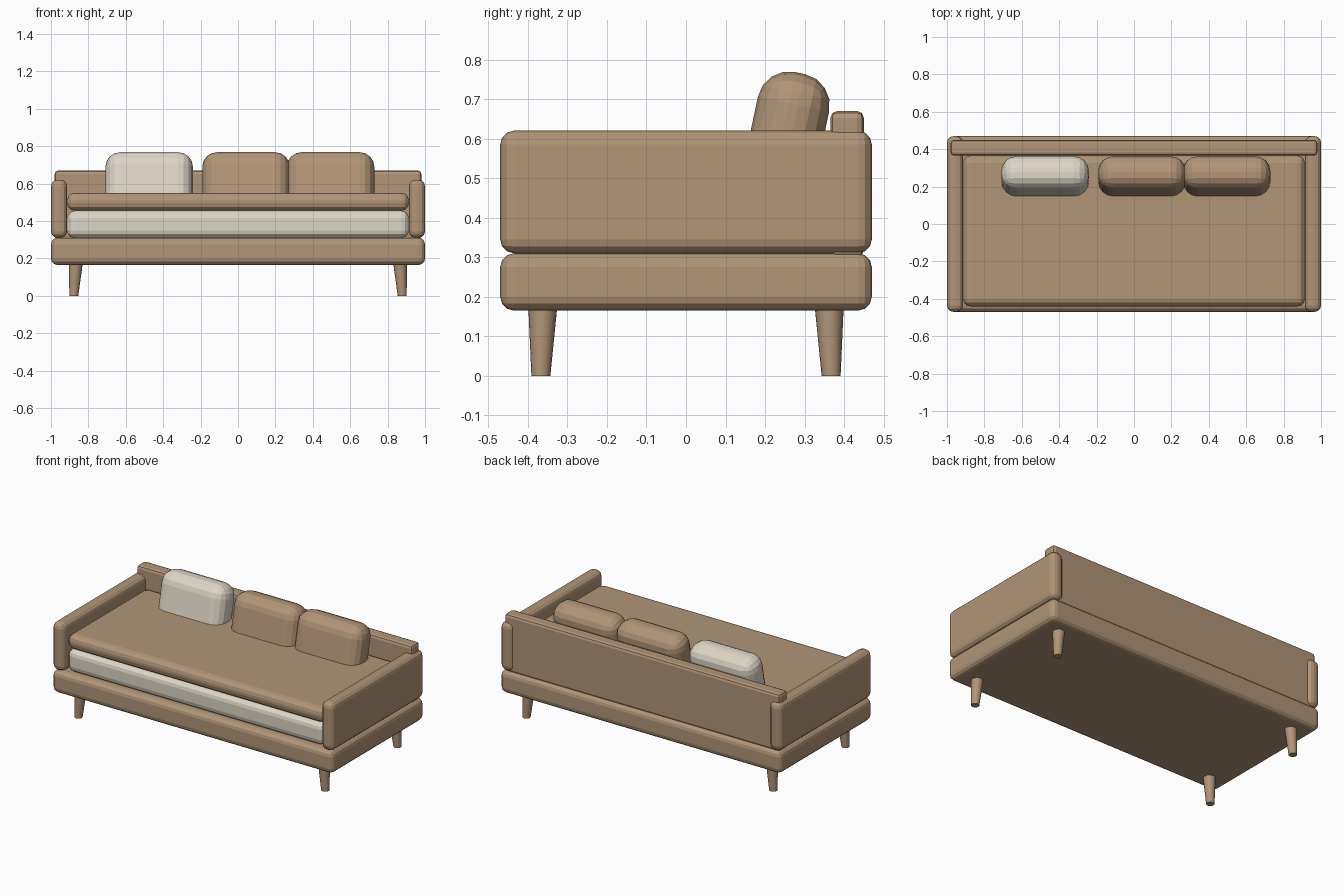
import bpy, bmesh
from math import radians
from mathutils import Matrix, Vector

old = bpy.data.objects.get("Cube")
if old:
    bpy.data.objects.remove(old, do_unlink=True)


def material(name, rgb):
    mat = bpy.data.materials.new(name)
    mat.use_nodes = True
    mat.diffuse_color = (*rgb, 1)
    mat.node_tree.nodes["Principled BSDF"].inputs["Base Color"].default_value = (*rgb, 1)
    return mat


tan = material("tan fabric", (0.44, 0.30, 0.185))
cream = material("cream fabric", (0.73, 0.67, 0.57))


def finish(bm, name, mat):
    mesh = bpy.data.meshes.new(name)
    bm.to_mesh(mesh)
    bm.free()
    mesh.materials.append(mat)
    obj = bpy.data.objects.new(name, mesh)
    bpy.context.collection.objects.link(obj)
    return obj


def soft_box(name, low, high, radius, segments, mat):
    """Box between two corners with rounded edges, origin at its middle."""
    low, high = Vector(low), Vector(high)
    bm = bmesh.new()
    bmesh.ops.create_cube(bm, size=1)
    bmesh.ops.scale(bm, vec=high - low, verts=bm.verts)
    bmesh.ops.bevel(bm, geom=bm.edges[:], offset=radius, segments=segments,
                    profile=0.5, affect='EDGES', clamp_overlap=True)
    obj = finish(bm, name, mat)
    obj.location = (low + high) / 2
    return obj


# Frame: base, back panel and two arms
soft_box("base", (-1, -0.47, 0.165), (1, 0.47, 0.31), 0.035, 3, tan)
soft_box("back_panel", (-0.98, 0.365, 0.30), (0.98, 0.45, 0.67), 0.018, 2, tan)
for side, x in (("right", -0.957), ("left", 0.957)):
    soft_box(side + "_arm", (x - 0.043, -0.47, 0.31), (x + 0.043, 0.47, 0.62),
             0.035, 3, tan)

# Two stacked mattresses
soft_box("lower_mattress", (-0.914, -0.44, 0.31), (0.914, 0.366, 0.455), 0.04, 3, cream)
soft_box("upper_mattress", (-0.914, -0.44, 0.455), (0.914, 0.366, 0.55), 0.04, 3, tan)

# Leaning cushions
for name, x, mat in (("cream_cushion", -0.475, cream),
                     ("middle_cushion", 0.043, tan),
                     ("left_cushion", 0.495, tan)):
    cushion = soft_box(name, (x - 0.234, 0.155, 0.37), (x + 0.234, 0.339, 0.77),
                       0.08, 4, mat)
    cushion.rotation_euler.x = radians(-12)

# Tapered legs, splayed slightly outward
for side, sx in (("right", -1), ("left", 1)):
    for end, sy in (("front", -1), ("back", 1)):
        bm = bmesh.new()
        bmesh.ops.create_cone(bm, cap_ends=True, segments=16, radius1=0.024,
                              radius2=0.037, depth=0.18,
                              matrix=Matrix.Translation((0, 0, 0.09)))
        for v in bm.verts:
            if v.co.z < 0.09:
                v.co += Vector((sx * 0.012, sy * 0.005, 0))
        leg = finish(bm, f"{end}_{side}_leg", tan)
        leg.location = (sx * 0.866, sy * 0.362, 0)
        for poly in leg.data.polygons:
            poly.use_smooth = len(poly.vertices) == 4
